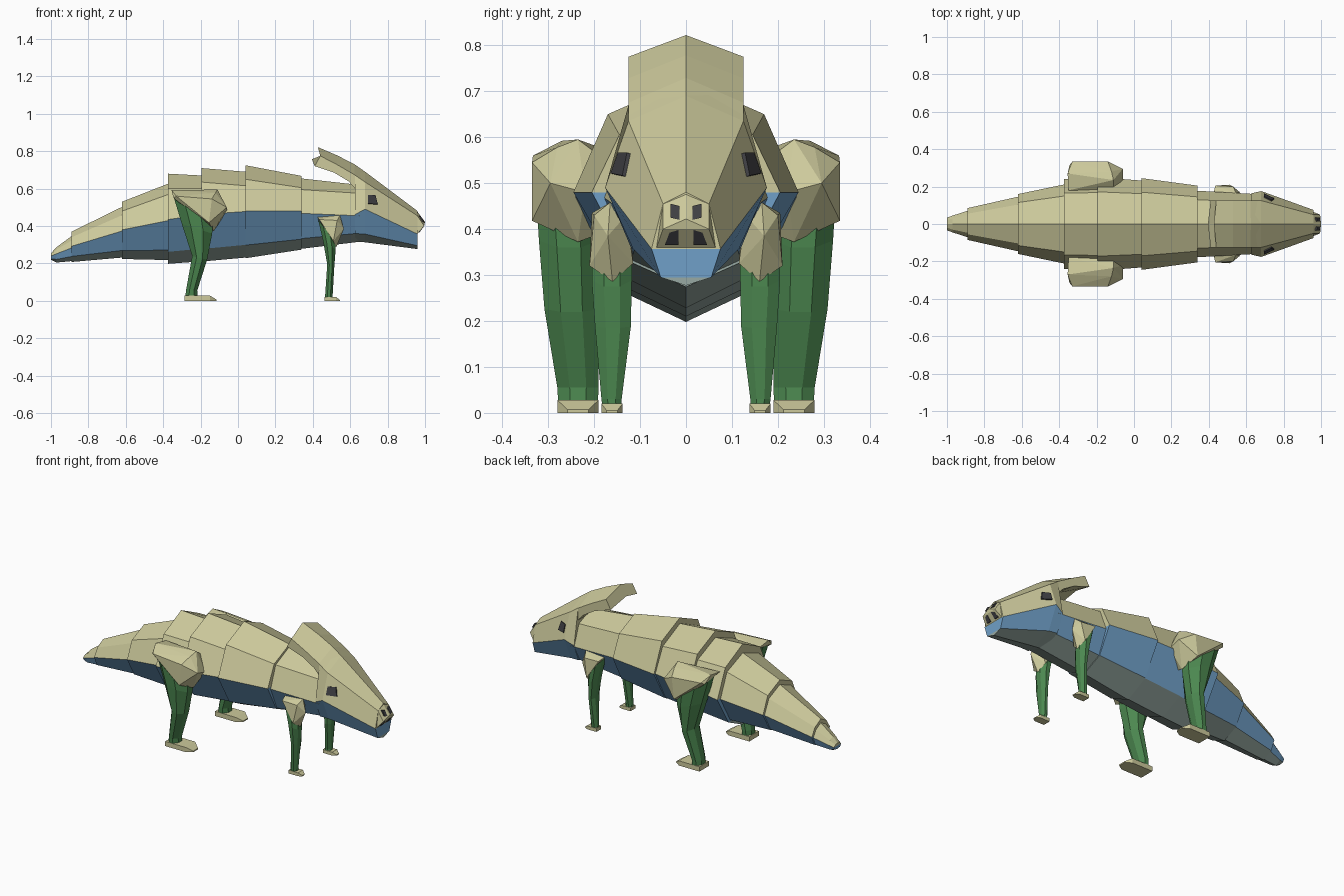
import bpy, bmesh
from mathutils import Vector

if "Cube" in bpy.data.objects:
    bpy.data.objects.remove(bpy.data.objects["Cube"])


def material(name, r, g, b):
    lin = [((c / 255 + 0.055) / 1.055) ** 2.4 for c in (r, g, b)]
    m = bpy.data.materials.new(name)
    m.diffuse_color = (*lin, 1)
    m.use_nodes = True
    m.node_tree.nodes["Principled BSDF"].inputs["Base Color"].default_value = m.diffuse_color
    return m


CREAM = material("cream", 205, 202, 156)
BLUE = material("blue", 112, 160, 200)
GREY = material("belly grey", 152, 170, 163)
GREEN = material("leg green", 76, 136, 80)
DARK = material("dark", 62, 62, 66)


def finish(name, bm, mats):
    bmesh.ops.recalc_face_normals(bm, faces=bm.faces[:])
    me = bpy.data.meshes.new(name)
    bm.to_mesh(me)
    bm.free()
    for m in mats:
        me.materials.append(m)
    ob = bpy.data.objects.new(name, me)
    bpy.context.collection.objects.link(ob)
    return ob


def hull(name, pts, mat):
    bm = bmesh.new()
    for p in pts:
        bm.verts.new(p)
    res = bmesh.ops.convex_hull(bm, input=bm.verts[:])
    junk = {e for e in res["geom_interior"] + res["geom_unused"]
            if isinstance(e, bmesh.types.BMVert)}
    bmesh.ops.delete(bm, geom=list(junk), context="VERTS")
    bmesh.ops.dissolve_limit(bm, angle_limit=0.02, verts=bm.verts[:], edges=bm.edges[:])
    return finish(name, bm, [mat])


def loft(name, rings, mat):
    bm = bmesh.new()
    vs = [[bm.verts.new(p) for p in r] for r in rings]
    n = len(vs[0])
    for a, b in zip(vs, vs[1:]):
        for i in range(n):
            j = (i + 1) % n
            bm.faces.new((a[i], a[j], b[j], b[i]))
    bm.faces.new(vs[0])
    bm.faces.new(vs[-1])
    return finish(name, bm, [mat])


def armour(name, sections):
    """Section: x, ridge z, shoulder (y, z), widest (y, z), belly edge (y, z), keel z."""
    bm = bmesh.new()
    bands = (0, 0, 1, 2)   # cream, cream, blue, grey
    rows = []
    for x, ridge, *pairs, keel in sections:
        top, bot = bm.verts.new((x, 0, ridge)), bm.verts.new((x, 0, keel))
        sides = [[top] + [bm.verts.new((x, s * y, z)) for y, z in pairs] + [bot]
                 for s in (-1, 1)]
        rows.append(sides)
    for a, b in zip(rows, rows[1:]):
        for s in (0, 1):
            for i, m in enumerate(bands):
                f = bm.faces.new((a[s][i], a[s][i + 1], b[s][i + 1], b[s][i]))
                f.material_index = m
    for left, right in (rows[0], rows[-1]):      # end caps, banded like the sides
        for i, m in enumerate(bands):
            loop = dict.fromkeys((left[i], left[i + 1], right[i + 1], right[i]))
            bm.faces.new(tuple(loop)).material_index = m
    return finish(name, bm, [CREAM, BLUE, GREY])


# Overlapping body plates from tail to neck
armour("tail_tip", [
    (-1.0, .255, (.02, .25), (.034, .24), (.025, .225), .22),
    (-.97, .287, (.03, .275), (.045, .252), (.035, .222), .205),
    (-.885, .35, (.048, .325), (.072, .285), (.055, .238), .213)])
armour("tail_plate", [
    (-.89, .37, (.055, .34), (.085, .292), (.06, .238), .208),
    (-.615, .505, (.105, .46), (.147, .375), (.09, .27), .232)])
armour("rump_plate", [
    (-.62, .53, (.115, .48), (.16, .38), (.095, .268), .224),
    (-.37, .628, (.15, .57), (.212, .43), (.12, .272), .218)])
armour("hip_plate", [
    (-.375, .68, (.165, .60), (.24, .435), (.135, .262), .198),
    (-.19, .67, (.168, .60), (.236, .46), (.135, .28), .212)])
armour("back_plate", [
    (-.195, .71, (.172, .635), (.25, .462), (.14, .277), .21),
    (.045, .69, (.162, .615), (.232, .478), (.135, .30), .232)])
armour("chest_plate", [
    (.04, .725, (.17, .65), (.245, .48), (.14, .298), .228),
    (.34, .668, (.145, .605), (.205, .48), (.125, .33), .274)])
armour("neck", [
    (.335, .655, (.13, .595), (.178, .468), (.12, .333), .278),
    (.65, .62, (.115, .575), (.16, .455), (.11, .362), .316)])

# Head with blue jaw
armour("head", [
    (.625, .728, (.125, .67), (.163, .462), (.12, .36), .318),
    (.68, .69, (.125, .635), (.176, .49), (.115, .357), .313),
    (.96, .48, (.05, .455), (.075, .357), (.055, .295), .277)])

# Backward sweeping crest: ridge, sides and underside
crest = []
for rx, rz, sx, sz, bx, bz, cx, cz in (
        (.427, .822, .44, .775, .41, .72, .395, .757),
        (.53, .778, .53, .728, .515, .685, .515, .70),
        (.625, .729, .622, .675, .59, .64, .59, .65),
        (.68, .69, .675, .637, .635, .59, .635, .59)):
    w = .125
    crest.append([(rx, 0, rz), (sx, w, sz), (bx, w, bz), (cx, 0, cz),
                  (bx, -w, bz), (sx, -w, sz)])
loft("crest", crest, CREAM)

# Snout tip
hull("snout", [(.955, 0, .482), (1.0, 0, .422)] + [
    p for s in (-1, 1) for p in ((.958, s * .05, .457), (.995, s * .05, .40),
                                 (.958, s * .065, .357))], CREAM)


def plate(name, corners, depth):
    d = Vector(depth)
    hull(name, [Vector(c) + d * k for c in corners for k in (-.5, .5)], DARK)


def cheek_y(x, z):
    """Half width of the head side between brow and cheek."""
    t = (x - .68) / .28
    by, bz, cy, cz = .125 - .075 * t, .635 - .18 * t, .176 - .101 * t, .49 - .133 * t
    return by + (cy - by) * (bz - z) / (bz - cz)


for s, side in ((-1, "right"), (1, "left")):
    # Eyes and two pairs of nostrils
    plate("eye_" + side, [(x, s * (cheek_y(x, z) + .002), z) for x, z in
                          ((.695, .565), (.735, .565), (.748, .515), (.695, .52))],
          (0, s * .009, .003))
    plate("upper_nostril_" + side,
          [(.96 + (.476 - z) * .57, s * y, z) for y, z in
           ((.014, .45), (.034, .455), (.034, .425), (.014, .42))], (.009, 0, 0))
    plate("lower_nostril_" + side,
          [(.9585 + (z - .357) * .75, s * y, z) for y, z in
           ((.016, .398), (.036, .392), (.046, .365), (.016, .365))], (.009, 0, 0))

    def flip(pts):
        return [(x, s * y, z) for x, y, z in pts]

    def leg(name, levels):
        """Levels: back x, z, front x, z, inner y, outer y; octagonal rings."""
        rings = []
        for xb, zb, xf, zf, y0, y1 in levels:
            ring = []
            for u, v in ((0, .3), (0, .7), (.3, 1), (.7, 1), (1, .7), (1, .3), (.7, 0), (.3, 0)):
                ring.append((xb + (xf - xb) * u, y0 + (y1 - y0) * v, zb + (zf - zb) * u))
            rings.append(flip(ring))
        loft(name + side, rings, GREEN)

    def foot(name, x0, x1, x2, y0, y1, h):
        c = (y1 - y0) * .25
        hull(name + side, flip(
            [(x0, y, z) for y in (y0, y1) for z in (0, h)] +
            [(x1, y, z) for y in (y0, y1) for z in (0, h)] +
            [(x2, y, z) for y in (y0 + c, y1 - c) for z in (0, h * .25)]), CREAM)

    # Hind leg
    hull("hind_thigh_cap_" + side, flip([
        (-.33, .333, .56), (-.14, .335, .545), (-.155, .335, .418),
        (-.355, .27, .592), (-.11, .235, .595), (-.12, .28, .578),
        (-.06, .295, .50), (-.06, .22, .48), (-.13, .235, .372), (-.135, .20, .385),
        (-.35, .18, .575), (-.11, .175, .55), (-.345, .315, .55)]), CREAM)
    leg("hind_leg_", [(-.35, .575, -.135, .41, .19, .325),
                      (-.30, .41, -.138, .36, .19, .32),
                      (-.245, .24, -.165, .22, .19, .308),
                      (-.278, .055, -.218, .055, .19, .28),
                      (-.282, .02, -.215, .02, .192, .278)])
    foot("hind_foot_", -.285, -.15, -.115, .19, .28, .028)

    # Front leg
    hull("front_shoulder_cap_" + side, flip([
        (.425, .165, .447), (.435, .205, .435), (.545, .165, .458), (.53, .20, .43),
        (.51, .21, .32), (.525, .16, .286), (.51, .115, .325), (.53, .13, .43),
        (.43, .12, .44), (.566, .17, .385)]), CREAM)
    leg("front_leg_", [(.428, .437, .522, .31, .118, .205),
                       (.455, .32, .522, .275, .118, .205),
                       (.477, .195, .515, .185, .12, .198),
                       (.466, .03, .506, .03, .14, .184),
                       (.465, .015, .506, .015, .14, .182)])
    foot("front_foot_", .463, .525, .545, .138, .184, .02)
